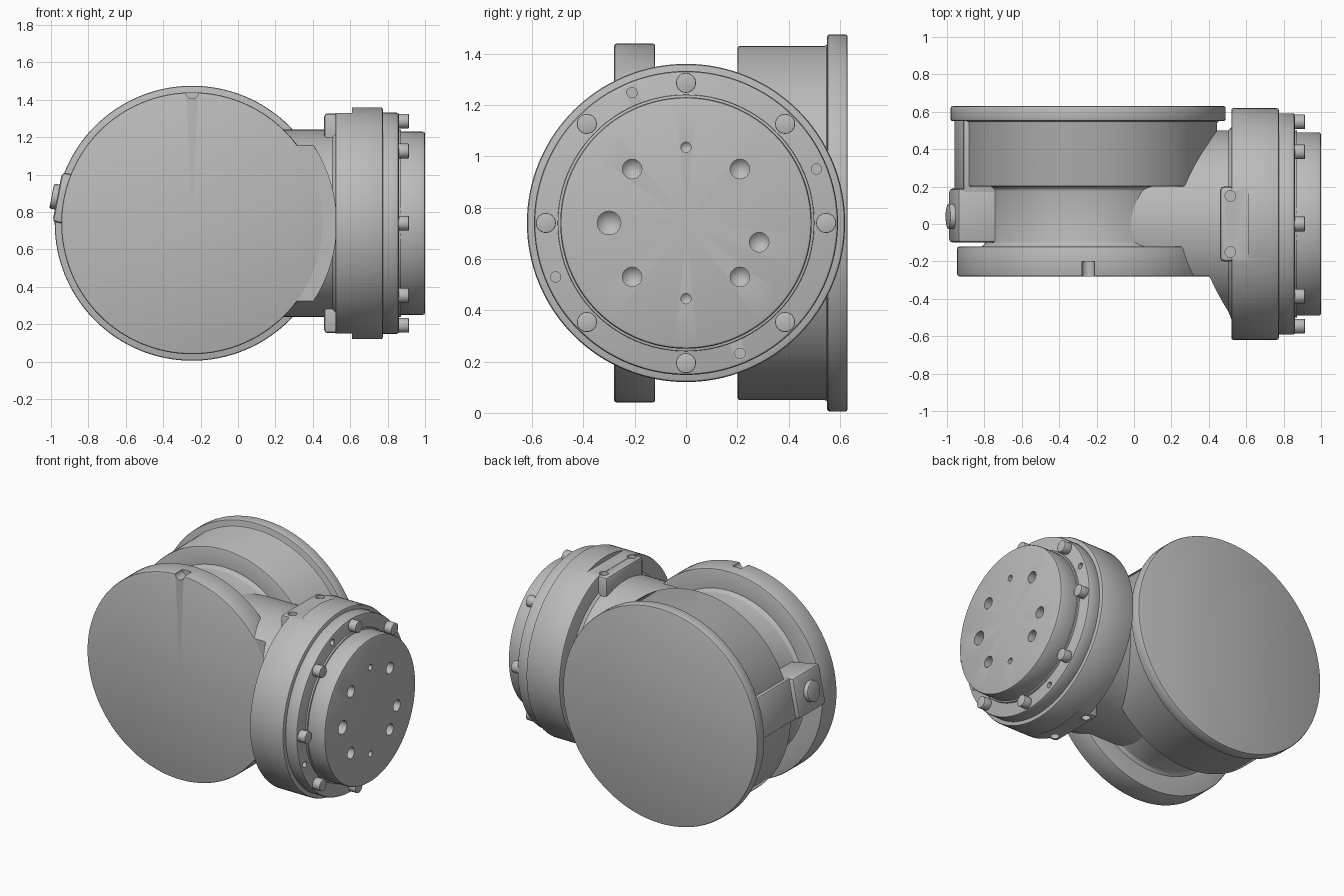
import bpy, bmesh
from math import radians, cos, sin, pi
from mathutils import Vector, Matrix

cube = bpy.data.objects.get("Cube")
if cube:
    bpy.data.objects.remove(cube)

CX, CZ = -0.245, 0.74          # main drum axis runs along y, wrist axis along x
grey = bpy.data.materials.new("grey_metal")
grey.use_nodes = True
grey.diffuse_color = (0.5, 0.5, 0.5, 1)
grey.node_tree.nodes["Principled BSDF"].inputs["Base Color"].default_value = (0.5, 0.5, 0.5, 1)


def add_object(name, bm):
    bmesh.ops.recalc_face_normals(bm, faces=bm.faces)
    mesh = bpy.data.meshes.new(name)
    bm.to_mesh(mesh)
    bm.free()
    mesh.materials.append(grey)
    obj = bpy.data.objects.new(name, mesh)
    bpy.context.collection.objects.link(obj)
    return obj


def apply(obj, kind, **settings):
    mod = obj.modifiers.new(kind, kind)
    for key, value in settings.items():
        setattr(mod, key, value)
    bpy.context.view_layer.objects.active = obj
    bpy.ops.object.modifier_apply(modifier=mod.name)


def soften(obj, width):
    apply(obj, 'BEVEL', width=width, segments=2, limit_method='ANGLE', angle_limit=radians(40))


def lathe(name, profile, axis, centre, steps=96, soft=0.0):
    """Spin (distance along axis, radius) points about an axis."""
    bm = bmesh.new()
    axis = Vector(axis)
    verts = [bm.verts.new(axis * a + Vector((0, 0, r))) for a, r in profile]
    edges = [bm.edges.new(pair) for pair in zip(verts, verts[1:])]
    bmesh.ops.spin(bm, geom=verts + edges, cent=(0, 0, 0), axis=axis,
                   angle=2 * pi, steps=steps)
    bmesh.ops.remove_doubles(bm, verts=bm.verts, dist=1e-5)
    bmesh.ops.translate(bm, vec=Vector(centre), verts=bm.verts)
    obj = add_object(name, bm)
    if soft:
        soften(obj, soft)
    return obj


def rod(name, start, end, radius, axis, centre, steps=96, soft=0.0):
    return lathe(name, [(start, 0), (start, radius), (end, radius), (end, 0)],
                 axis, centre, steps, soft)


def box(name, low, high, soft=0.0):
    bm = bmesh.new()
    bmesh.ops.create_cube(bm, size=1)
    low, high = Vector(low), Vector(high)
    for v in bm.verts:
        v.co = [(l + h) / 2 + c * (h - l) for l, h, c in zip(low, high, v.co)]
    obj = add_object(name, bm)
    if soft:
        soften(obj, soft)
    return obj


def cut(obj, cutters, keep=False):
    for c in cutters:
        apply(obj, 'BOOLEAN', operation='DIFFERENCE', solver='EXACT', object=c)
    if not keep:
        for c in cutters:
            bpy.data.objects.remove(c)


X, Y, Z = (1, 0, 0), (0, 1, 0), (0, 0, 1)
drum_centre, wrist_centre = (CX, 0, CZ), (0, 0, CZ)
parts = []

# Main drum: front disk, waist, rear drum and mounting rim in one turning
drum = lathe("main_drum", [
    (-0.28, 0), (-0.28, 0.70), (-0.12, 0.70), (-0.12, 0.57), (-0.105, 0.55),
    (0.185, 0.55), (0.2, 0.57), (0.2, 0.69), (0.55, 0.69), (0.55, 0.735),
    (0.63, 0.735), (0.63, 0)], Y, drum_centre, 128, 0.01)
cut(drum, [rod("notch", -0.35, -0.2, 0.034, Y, (CX, 0, CZ + 0.70), 24)])
parts.append(drum)

# Wrist arm, with clearance around the front disk
arm = lathe("wrist_arm", [(-0.2, 0), (-0.2, 0.5), (0.505, 0.5), (0.53, 0.525), (0.53, 0)],
            X, wrist_centre, 128)
cut(arm, [rod("clearance", -1, -0.278, 0.77, Y, drum_centre, 128)])
parts.append(arm)

# Wrist flange with flats and screw pads above and below
flange = rod("wrist_flange", 0.52, 0.775, 0.62, X, wrist_centre, 128, 0.012)
cut(flange, [box("flat", (0.4, -0.4, CZ + s * 0.64 - 0.05), (0.61, 0.4, CZ + s * 0.64 + 0.05))
             for s in (-1, 1)])
for s, label in ((1, "upper"), (-1, "lower")):
    near, far = sorted((CZ + s * 0.40, CZ + s * 0.588))
    pad = box(label + "_screw_pad", (0.46, -0.2, near), (0.57, 0.2, far), 0.02)
    holes = [rod("hole", 0.53, 0.7, 0.028, (0, 0, s), (0.515, y, CZ), 24) for y in (-0.15, 0.15)]
    # the spun rods along z need a radius across x, so rebuild them as cones
    for h, y in zip(holes, (-0.15, 0.15)):
        h.data.clear_geometry()
        bm = bmesh.new()
        bmesh.ops.create_cone(bm, cap_ends=True, segments=24, radius1=0.028, radius2=0.028,
                              depth=0.12, matrix=Matrix.Translation((0.515, y, CZ + s * 0.6)))
        bm.to_mesh(h.data)
        bm.free()
    cut(flange, holes, keep=True)
    cut(pad, holes)
    parts.append(pad)
parts.append(flange)

# Bolt ring with pin holes
ring = rod("bolt_ring", 0.76, 0.86, 0.592, X, wrist_centre, 128, 0.012)
cut(ring, [rod("pin", 0.82, 0.9, 0.02, X,
               (0, 0.55 * cos(radians(a)), CZ + 0.55 * sin(radians(a))), 20)
           for a in (22.5, 112.5, 202.5, 292.5)])
parts.append(ring)
parts.append(rod("output_collar", 0.85, 0.872, 0.5, X, wrist_centre, 96, 0.004))

# Bolts around the ring
for i in range(8):
    a = i * pi / 4
    parts.append(rod("ring_bolt_%d" % (i + 1), 0.85, 0.914, 0.039, X,
                     (0, 0.546 * cos(a), CZ + 0.546 * sin(a)), 24, 0.004))

# Output disk with conical-bottomed tool holes
output = rod("output_disk", 0.85, 1.0, 0.49, X, wrist_centre, 128, 0.012)
tool_holes = [(y, z, 0.038) for y in (-0.21, 0.21) for z in (-0.21, 0.21)]
tool_holes += [(-0.3, 0, 0.046), (0.285, -0.075, 0.038), (0, 0.295, 0.02), (0, -0.295, 0.02)]
cut(output, [lathe("hole", [(0.92 - r, 0), (0.92, r), (1.05, r), (1.05, 0)], X,
                   (0, y, CZ + z), 24) for y, z, r in tool_holes])
parts.append(output)

# Connector boss on the left-hand side, tilted upward
tilt = Matrix.Translation(drum_centre) @ Matrix.Rotation(radians(11), 4, 'Y')
boss = box("connector_boss", (-0.735, -0.1, -0.135), (-0.3, 0.19, 0.135), 0.02)
saddle = box("boss_saddle", (-0.705, 0.1, -0.135), (-0.3, 0.56, 0.135), 0.01)
plug = rod("connector_plug", -0.765, -0.7, 0.068, X, (0, 0.04, 0), 32, 0.008)
for obj in (boss, saddle, plug):
    obj.data.transform(tilt)
    parts.append(obj)

# Smooth shading with crisp edges
bpy.ops.object.select_all(action='DESELECT')
for obj in parts:
    obj.select_set(True)
bpy.context.view_layer.objects.active = drum
bpy.ops.object.shade_smooth_by_angle(angle=radians(30))
